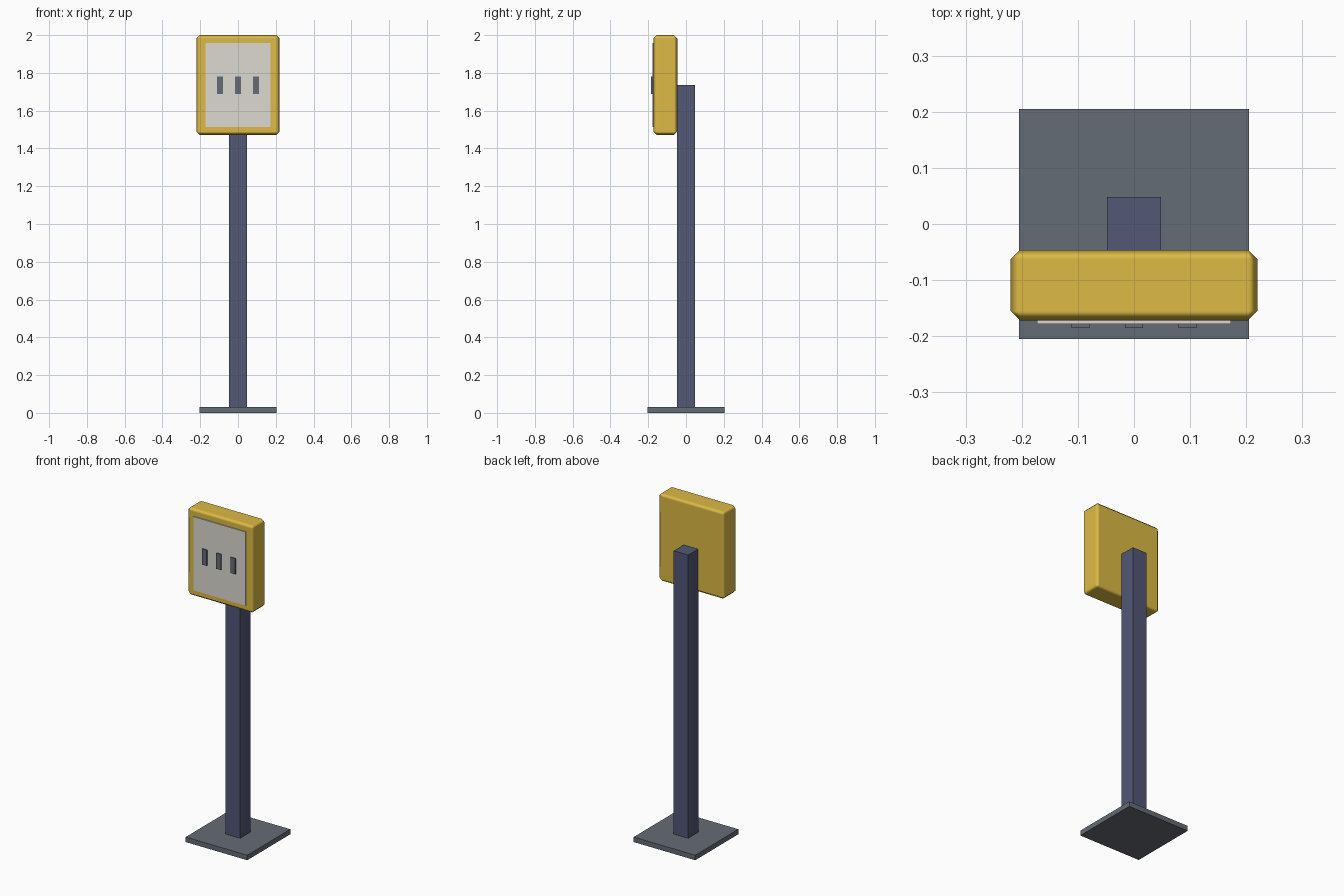
import bpy

if "Cube" in bpy.data.objects:
    bpy.data.objects.remove(bpy.data.objects["Cube"])


def material(name, color):
    mat = bpy.data.materials.new(name)
    mat.diffuse_color = (*color, 1)
    mat.use_nodes = True
    mat.node_tree.nodes["Principled BSDF"].inputs["Base Color"].default_value = mat.diffuse_color
    return mat


def box(name, x, y, z, mat):
    """Box from (min, max) ranges on each axis."""
    ranges = (x, y, z)
    bpy.ops.mesh.primitive_cube_add(size=1, location=[(a + b) / 2 for a, b in ranges])
    obj = bpy.context.object
    obj.name = name
    obj.scale = [b - a for a, b in ranges]
    bpy.ops.object.transform_apply(location=False, rotation=False, scale=True)
    obj.data.materials.append(mat)
    return obj


steel = material("steel_grey", (0.13, 0.15, 0.18))
blue = material("post_blue", (0.085, 0.095, 0.18))
yellow = material("housing_yellow", (0.72, 0.49, 0.06))
cream = material("panel_cream", (0.72, 0.70, 0.64))

# Floor plate and square post
box("base_plate", (-0.205, 0.205), (-0.205, 0.205), (0, 0.03), steel)
box("post", (-0.048, 0.048), (-0.048, 0.048), (0.005, 1.735), blue)

# Chamfered housing, softly shaded across the chamfer
housing = box("housing", (-0.22, 0.22), (-0.172, -0.046), (1.472, 2.0), yellow)
bevel = housing.modifiers.new("chamfer", "BEVEL")
bevel.width = 0.017
bevel.segments = 1
bevel.harden_normals = True
housing.data.shade_smooth()

# Front panel with three raised bars
box("front_panel", (-0.173, 0.173), (-0.178, -0.168), (1.514, 1.957), cream)
for i in (-1, 0, 1):
    cx = i * 0.095
    box(f"panel_bar_{i + 2}", (cx - 0.016, cx + 0.016), (-0.185, -0.175),
        (1.688, 1.782), steel)
